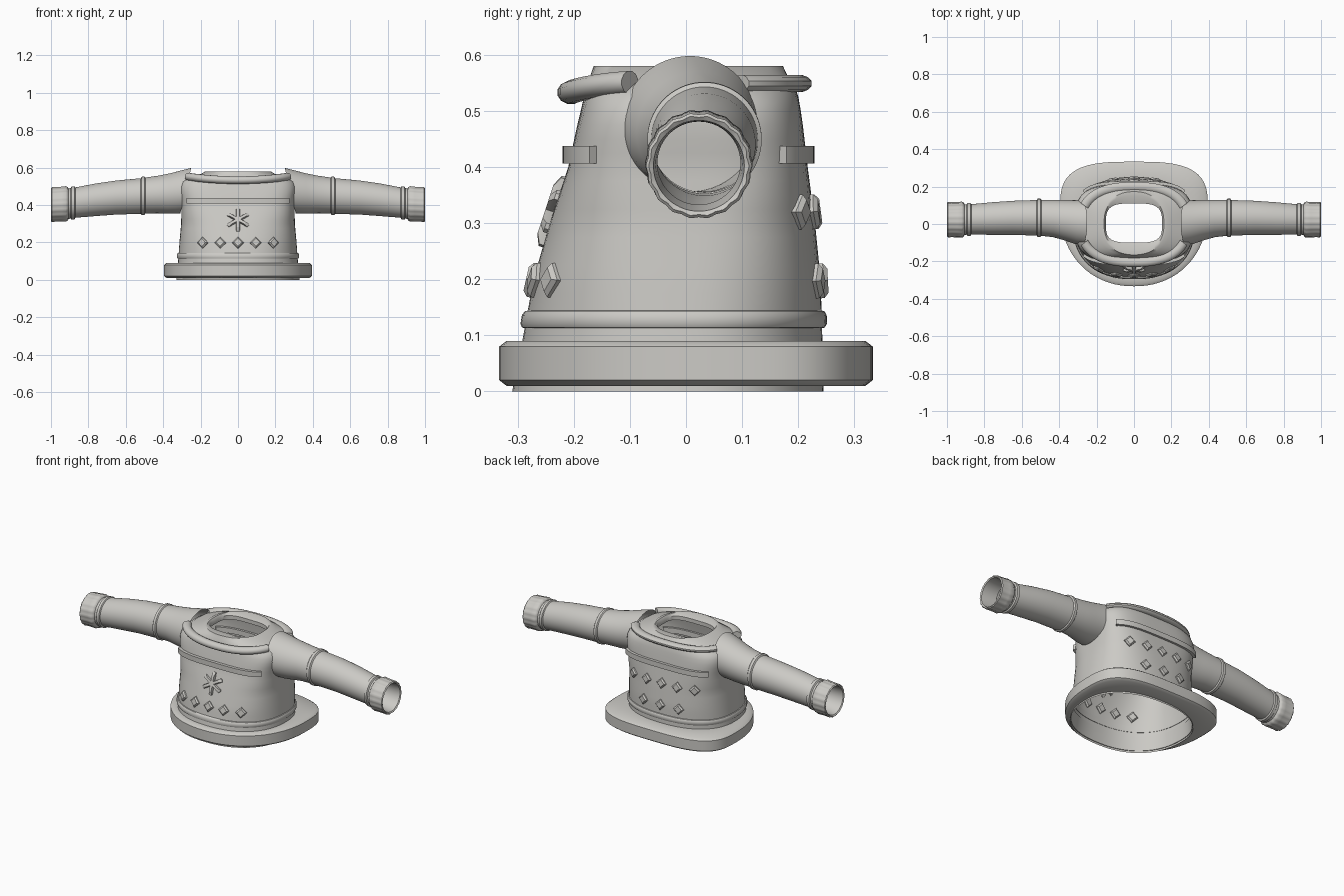
import bpy, bmesh, math
from mathutils import Vector

cube = bpy.data.objects.get("Cube")
if cube:
    bpy.data.objects.remove(cube, do_unlink=True)

knit = bpy.data.materials.new("warm grey knit")
knit.use_nodes = True
COLOUR = (0.6, 0.59, 0.56, 1)
knit.diffuse_color = COLOUR
knit.node_tree.nodes["Principled BSDF"].inputs["Base Color"].default_value = COLOUR
STEPS = 72


def loft(name, rings, caps=False, closed=False, sharp=40):
    """Skin a list of equal-length point loops."""
    bm = bmesh.new()
    loops = [[bm.verts.new(p) for p in ring] for ring in rings]
    pairs = list(zip(loops, loops[1:]))
    if closed:
        pairs.append((loops[-1], loops[0]))
    for lo, hi in pairs:
        for i in range(len(lo)):
            j = (i + 1) % len(lo)
            bm.faces.new((lo[i], lo[j], hi[j], hi[i]))
    if caps:
        bm.faces.new(loops[0])
        bm.faces.new(loops[-1])
    bmesh.ops.recalc_face_normals(bm, faces=bm.faces)
    mesh = bpy.data.meshes.new(name)
    bm.to_mesh(mesh)
    bm.free()
    mesh.materials.append(knit)
    obj = bpy.data.objects.new(name, mesh)
    bpy.context.collection.objects.link(obj)
    bpy.ops.object.select_all(action='DESELECT')
    obj.select_set(True)
    bpy.context.view_layer.objects.active = obj
    bpy.ops.object.shade_smooth_by_angle(angle=math.radians(sharp))
    return obj


def oval(z, a, front, back, n, grow=0.0, cy=0.0):
    """Superellipse loop with separate front and back depths."""
    pts = []
    for i in range(STEPS):
        t = 2 * math.pi * i / STEPS
        c, s = math.cos(t), math.sin(t)
        r = (abs(c) ** n + abs(s) ** n) ** (-1 / n)
        pts.append(Vector((c * r * (a + grow),
                           cy + s * r * ((back if s > 0 else front) + grow), z)))
    return pts


# Body levels: height, half width, front depth, back depth, squareness
LEVELS = [
    (0.0, 0.33, 0.31, 0.245, 2.3),
    (0.1, 0.32, 0.29, 0.243, 2.3),
    (0.2, 0.313, 0.272, 0.24, 2.5),
    (0.3, 0.304, 0.243, 0.23, 2.8),
    (0.4, 0.302, 0.21, 0.217, 3.6),
    (0.47, 0.312, 0.195, 0.209, 3.8),
    (0.52, 0.312, 0.183, 0.202, 3.5),
    (0.55, 0.265, 0.177, 0.192, 3.0),
]


def body_at(z):
    for lo, hi in zip(LEVELS, LEVELS[1:]):
        if z <= hi[0]:
            k = (z - lo[0]) / (hi[0] - lo[0])
            return [p + (q - p) * k for p, q in zip(lo, hi)]
    return list(LEVELS[-1])


def on_body(x, z, side):
    """Point on the front (side -1) or back (side 1) of the body."""
    _, a, front, back, n = body_at(z)
    depth = back if side > 0 else front
    return Vector((x, side * depth * max(0, 1 - (abs(x) / a) ** n) ** (1 / n), z))


# Body shell with shoulders and rolled neck opening
rings = [oval(*body_at(0.55 * i / 22)) for i in range(23)]
rings += [oval(0.565, 0.2, 0.17, 0.18, 2.4), oval(0.58, 0.175, 0.165, 0.173, 2.2),
          oval(0.58, 0.16, 0.14, 0.15, 2.6), oval(0.568, 0.15, 0.1, 0.11, 3.5),
          oval(0.545, 0.15, 0.1, 0.11, 3.5)]
loft("body", rings)

# Thick bottom hem, squarer at the back
hem = (0.395, 0.413, 0.253, 3.2)


def hem_ring(z, grow):
    front_round = oval(z, hem[0], hem[1], hem[2], 2.15, grow, 0.08)
    back_square = oval(z, *hem, grow, 0.08)
    return [b if b.y > 0.08 else f for f, b in zip(front_round, back_square)]


loft("hem", [oval(*body_at(0.01), -0.004), hem_ring(0.01, -0.013), hem_ring(0.02, 0),
             hem_ring(0.08, 0), hem_ring(0.09, -0.013),
             [Vector((p.x, p.y, 0.09)) for p in oval(*body_at(0.09), -0.004)]], closed=True)

# Rounded belt above the hem
loft("waist_belt", [oval(*body_at(z), g) for z, g in
                    ((0.112, -0.003), (0.114, 0.005), (0.121, 0.009),
                     (0.136, 0.009), (0.143, 0.005), (0.145, -0.003))], closed=True)


def strip(name, path, depth, height, sides, side):
    """Sweep a small section along a path around the front or back."""
    rings = []
    for p in path:
        out = Vector((p.x * 0.5, p.y, 0)).normalized()
        ring = []
        for i in range(sides):
            t = 2 * math.pi * (i + 0.5) / sides
            ring.append(p + out * math.cos(t) * depth + Vector((0, 0, math.sin(t) * height)))
        rings.append(ring)
    loft(name, rings, caps=True)


for side, label in ((-1, "front"), (1, "back")):
    xs = [0.265 * math.sin(math.pi / 2 * (i / 14 - 1)) for i in range(29)]
    # Flat chest band
    strip(label + "_chest_band", [on_body(x, 0.422, side) for x in xs], 0.021, 0.0215, 4, side)
    # Rounded collar roll, drooping at the front
    collar = []
    for x in xs:
        y = (0.205 if side < 0 else 0.2) * (1 - (abs(x) / 0.285) ** 2.5) ** 0.4
        z = 0.533 + 0.018 * (x / 0.265) ** 2 if side < 0 else 0.549
        collar.append(Vector((x, side * y, z)))
    strip(label + "_collar", collar, 0.025, 0.021 if side < 0 else 0.016, 12, side)


def plate(name, outline, x, z, side, depth):
    """Raised bevelled ornament facing along the body surface."""
    e = 0.01
    tx = (on_body(x + e, z, side) - on_body(x - e, z, side)).normalized()
    tz = (on_body(x, z + e, side) - on_body(x, z - e, side)).normalized()
    out = tx.cross(tz).normalized() * -side
    centre = on_body(x, z, side)
    rings = []
    for d, k in ((-1, 0.7), (-0.4, 1), (0.4, 1), (1, 0.7)):
        rings.append([centre + tx * u * k + tz * v * k + out * d * depth for u, v in outline])
    loft(name, rings, caps=True, sharp=25)


# Diamond rows
DIAMOND = [(0.031, 0), (0, 0.031), (-0.031, 0), (0, -0.031)]
ROWS = [("front", -1, 0.198, 5, 0.094), ("back_upper", 1, 0.32, 5, 0.1),
        ("back_lower", 1, 0.197, 3, 0.115)]
for label, side, z, count, gap in ROWS:
    for i in range(count):
        plate(f"{label}_diamond_{i + 1}", DIAMOND, (i - count // 2) * gap, z, side, 0.013)

# Six-armed snowflake on the chest
for i in range(3):
    t = math.pi / 2 + i * math.pi / 3
    c, s = math.cos(t), math.sin(t)
    bar = [(-0.062, -0.01), (0.062, -0.01), (0.066, 0), (0.062, 0.01), (-0.062, 0.01), (-0.066, 0)]
    plate(f"snowflake_bar_{i + 1}", [(u * c - v * s, u * s + v * c) for u, v in bar],
          0, 0.32, -1, 0.015)

# Sleeve stations: distance out, centre y, centre z, radius
SLEEVE = [
    (0.25, 0.007, 0.477, 0.121), (0.3, 0.011, 0.47, 0.116), (0.36, 0.02, 0.462, 0.108),
    (0.43, 0.029, 0.456, 0.1), (0.495, 0.033, 0.451, 0.096), (0.5, 0.033, 0.45, 0.102),
    (0.515, 0.033, 0.449, 0.102), (0.52, 0.033, 0.448, 0.095), (0.65, 0.033, 0.44, 0.091),
    (0.76, 0.029, 0.428, 0.087), (0.87, 0.025, 0.413, 0.081), (0.874, 0.025, 0.412, 0.088),
    (0.89, 0.024, 0.41, 0.088), (0.895, 0.024, 0.409, 0.081), (0.91, 0.023, 0.407, 0.082),
]
CUFF = [(0.905, 0.08), (0.91, 0.089), (0.92, 0.095), (0.945, 0.093), (0.975, 0.092),
        (0.995, 0.093), (1.0, 0.088), (0.995, 0.081), (0.95, 0.077), (0.9, 0.074)]


def tube_ring(sign, x, cy, cz, r, wave=0.0):
    slant = max(0, 0.43 - x) / 0.18 * 0.24   # armhole leans in at the top
    ring = []
    for i in range(STEPS):
        t = 2 * math.pi * i / STEPS
        rr = r + wave * math.cos(18 * t)
        dz = rr * math.sin(t)
        ring.append(Vector((sign * (x + slant * (r - dz)), cy + rr * math.cos(t), cz + dz)))
    return ring


for sign, label in ((1, "left"), (-1, "right")):
    loft(label + "_sleeve", [tube_ring(sign, *st) for st in SLEEVE])
    loft(label + "_cuff", [tube_ring(sign, x, 0.023, 0.407 - (x - 0.9) * 0.05, r,
                                     0.0015 if r > 0.085 else 0) for x, r in CUFF])
